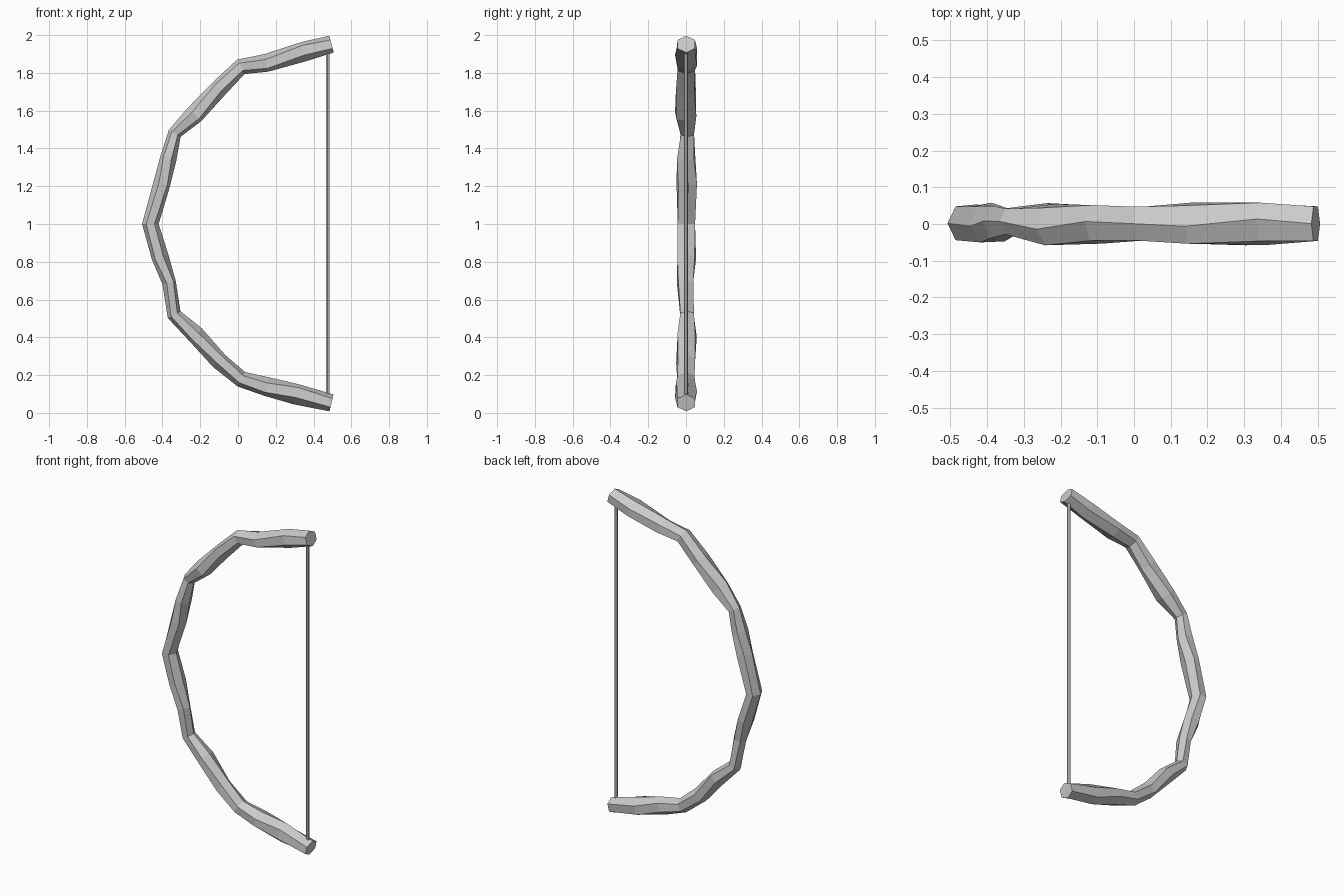
import bpy, bmesh, math
from mathutils import Vector

SIDES = 6

# Limb stations: x, z, half thickness in plane, y min, y max, twist in degrees
stations = [
    (0.495, 0.053, 0.046, -0.046, 0.048, 0),
    (0.31, 0.098, 0.056, -0.055, 0.056, 12),
    (0.15, 0.140, 0.051, -0.050, 0.052, -8),
    (0.018, 0.178, 0.043, -0.045, 0.045, 0),
    (-0.10, 0.275, 0.046, -0.048, 0.045, 10),
    (-0.225, 0.415, 0.048, -0.040, 0.053, -10),
    (-0.338, 0.520, 0.038, -0.030, 0.042, 0),
    (-0.365, 0.690, 0.037, -0.045, 0.035, 10),
    (-0.412, 0.825, 0.046, -0.042, 0.050, -8),
    (-0.464, 1.000, 0.044, -0.044, 0.048, 0),
    (-0.403, 1.215, 0.046, -0.046, 0.054, 10),
    (-0.368, 1.350, 0.044, -0.044, 0.046, -8),
    (-0.335, 1.480, 0.036, -0.028, 0.042, 0),
    (-0.230, 1.580, 0.051, -0.057, 0.050, 10),
    (-0.100, 1.718, 0.047, -0.050, 0.048, -8),
    (0.015, 1.832, 0.043, -0.045, 0.047, 0),
    (0.150, 1.853, 0.048, -0.050, 0.055, 8),
    (0.350, 1.913, 0.053, -0.053, 0.058, -10),
    (0.495, 1.952, 0.046, -0.046, 0.048, 0),
]


def finish(bm, name):
    bmesh.ops.recalc_face_normals(bm, faces=bm.faces)
    mesh = bpy.data.meshes.new(name)
    bm.to_mesh(mesh)
    bm.free()
    obj = bpy.data.objects.new(name, mesh)
    bpy.context.collection.objects.link(obj)
    return obj


# Carved, uneven faceted limb
bm = bmesh.new()
rings = []
last = len(stations) - 1
for i, (x, z, r, y0, y1, twist) in enumerate(stations):
    a = stations[max(i - 1, 0)]
    b = stations[min(i + 1, last)]
    before = Vector((x - a[0], 0, z - a[1])).normalized()
    after = Vector((b[0] - x, 0, b[1] - z)).normalized()
    tangent = (before + after).normalized()
    across = Vector((tangent.z, 0, -tangent.x))
    ring = []
    for k in range(SIDES):
        t = 2 * math.pi * k / SIDES + math.radians(twist)
        y = (y0 + y1) / 2 + (y1 - y0) / 2 * math.sin(t) / math.sin(math.pi / 3)
        p = Vector((x, 0, z)) + across * r * math.cos(t)
        ring.append(bm.verts.new((p.x, max(-0.058, min(0.058, y)), p.z)))
    rings.append(ring)
for i in range(last):
    for k in range(SIDES):
        n = (k + 1) % SIDES
        bm.faces.new((rings[i][k], rings[i][n], rings[i + 1][n], rings[i + 1][k]))
bm.faces.new(rings[0])
bm.faces.new(rings[-1])
finish(bm, "bow_limb")

# Taut string between the tips
bpy.ops.mesh.primitive_cylinder_add(vertices=6, radius=0.01, depth=1.86,
                                    location=(0.475, 0, 1.0))
bpy.context.object.name = "bow_string"
